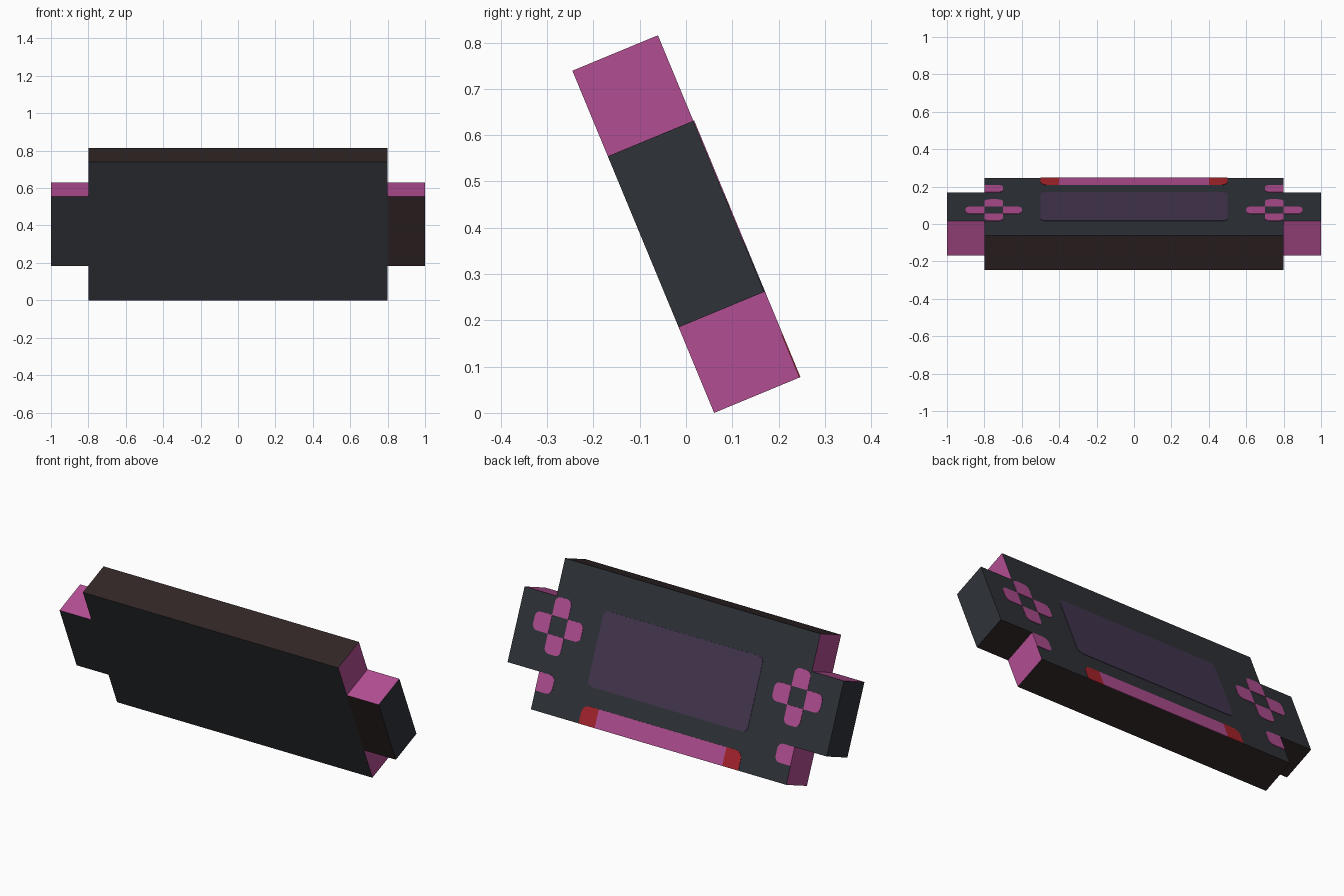
import bpy, bmesh, math
from mathutils import Matrix

if "Cube" in bpy.data.objects:
    bpy.data.objects.remove(bpy.data.objects["Cube"])

TILT = math.radians(22.5)
HALF_H = 0.4 * math.cos(TILT) + 0.1 * math.sin(TILT)
# Local frame: x across, y toward the screen side, z up the slab
PLACE = Matrix.Translation((0, 0, HALF_H)) @ Matrix.Rotation(TILT, 4, 'X')


def material(name, r, g, b):
    lin = [((c / 255 + 0.055) / 1.055) ** 2.4 if c > 10 else c / 255 / 12.92 for c in (r, g, b)]
    m = bpy.data.materials.new(name)
    m.diffuse_color = (*lin, 1)
    m.use_nodes = True
    m.node_tree.nodes["Principled BSDF"].inputs["Base Color"].default_value = m.diffuse_color
    return m


CHARCOAL = material("charcoal", 47, 51, 56)
BROWN = material("dark brown", 50, 38, 38)
PURPLE = material("magenta purple", 178, 78, 146)
SCREEN = material("screen violet", 68, 54, 80)
RED = material("button red", 170, 36, 46)


def finish(bm, name, mats):
    bmesh.ops.transform(bm, matrix=PLACE, verts=bm.verts)
    me = bpy.data.meshes.new(name)
    bm.to_mesh(me)
    bm.free()
    for m in mats:
        me.materials.append(m)
    ob = bpy.data.objects.new(name, me)
    bpy.context.collection.objects.link(ob)
    return ob


def box(name, x0, x1, z0, z1, rule, drop=None):
    """Box 0.2 deep; rule(normal) picks the material, drop(normal) removes hidden faces."""
    bm = bmesh.new()
    mat = Matrix.Translation(((x0 + x1) / 2, 0, (z0 + z1) / 2)) @ Matrix.Diagonal((x1 - x0, 0.2, z1 - z0, 1))
    bmesh.ops.create_cube(bm, size=1, matrix=mat)
    bm.normal_update()
    for f in bm.faces:
        f.material_index = rule(f.normal)
    if drop:
        bmesh.ops.delete(bm, geom=[f for f in bm.faces if drop(f.normal)], context='FACES')
    return finish(bm, name, (CHARCOAL, BROWN, PURPLE))


def plate(name, x0, x1, z0, z1, mat, radius=0.03, corners="abcd", side=1):
    """Thin rounded plate; corners a,b,c,d = low-left, low-right, top-right, top-left."""
    pts = []
    for i, (c, x, z) in enumerate((("a", x0, z0), ("b", x1, z0), ("c", x1, z1), ("d", x0, z1))):
        if c not in corners:
            pts.append((x, z))
            continue
        cx = x + (radius if c in "ad" else -radius)
        cz = z + (radius if c in "ab" else -radius)
        for k in range(5):
            t = math.pi + (i + k / 4) * math.pi / 2
            pts.append((cx + radius * math.cos(t), cz + radius * math.sin(t)))
    bm = bmesh.new()
    face = bm.faces.new([bm.verts.new((side * x, 0.1, z)) for x, z in pts])
    ext = bmesh.ops.extrude_face_region(bm, geom=[face])
    bmesh.ops.translate(bm, vec=(0, 0.002, 0), verts=[v for v in ext["geom"] if isinstance(v, bmesh.types.BMVert)])
    bmesh.ops.recalc_face_normals(bm, faces=bm.faces)
    return finish(bm, name, (mat,))


# Main slab: purple sides, brown top and bottom edges
box("body", -0.8, 0.8, -0.4, 0.4, lambda n: 2 if abs(n.x) > 0.5 else 1 if abs(n.z) > 0.5 else 0)

# Side grips: purple top, brown underside; the right one has a brown rear face
box("right_grip", 0.8, 1.0, -0.2, 0.2,
    lambda n: 2 if n.z > 0.5 else 1 if n.z < -0.5 or n.y < -0.5 else 0, lambda n: n.x < -0.5)
box("left_grip", -1.0, -0.8, -0.2, 0.2,
    lambda n: 2 if n.z > 0.5 else 1 if n.z < -0.5 else 0, lambda n: n.x > 0.5)

# Screen and lower bar
plate("screen", -0.5, 0.5, -0.2, 0.2, SCREEN)
plate("lower_bar", -0.4, 0.4, -0.4, -0.3, PURPLE, corners="")

# Controls, repeated on both sides
for side, label in ((1, "right"), (-1, "left")):
    plate(label + "_red_button", 0.4, 0.5, -0.4, -0.3, RED, 0.04, "c", side)
    plate(label + "_small_button", 0.7, 0.8, -0.3, -0.2, PURPLE, 0.03, "ad", side)
    for part, dx, dz, corners in (("outer", 0.1, 0, "bc"), ("inner", -0.1, 0, "ad"),
                                  ("upper", 0, 0.1, "cd"), ("lower", 0, -0.1, "ab")):
        plate(f"{label}_{part}_pad", 0.7 + dx, 0.8 + dx, dz, 0.1 + dz, PURPLE, 0.03, corners, side)
